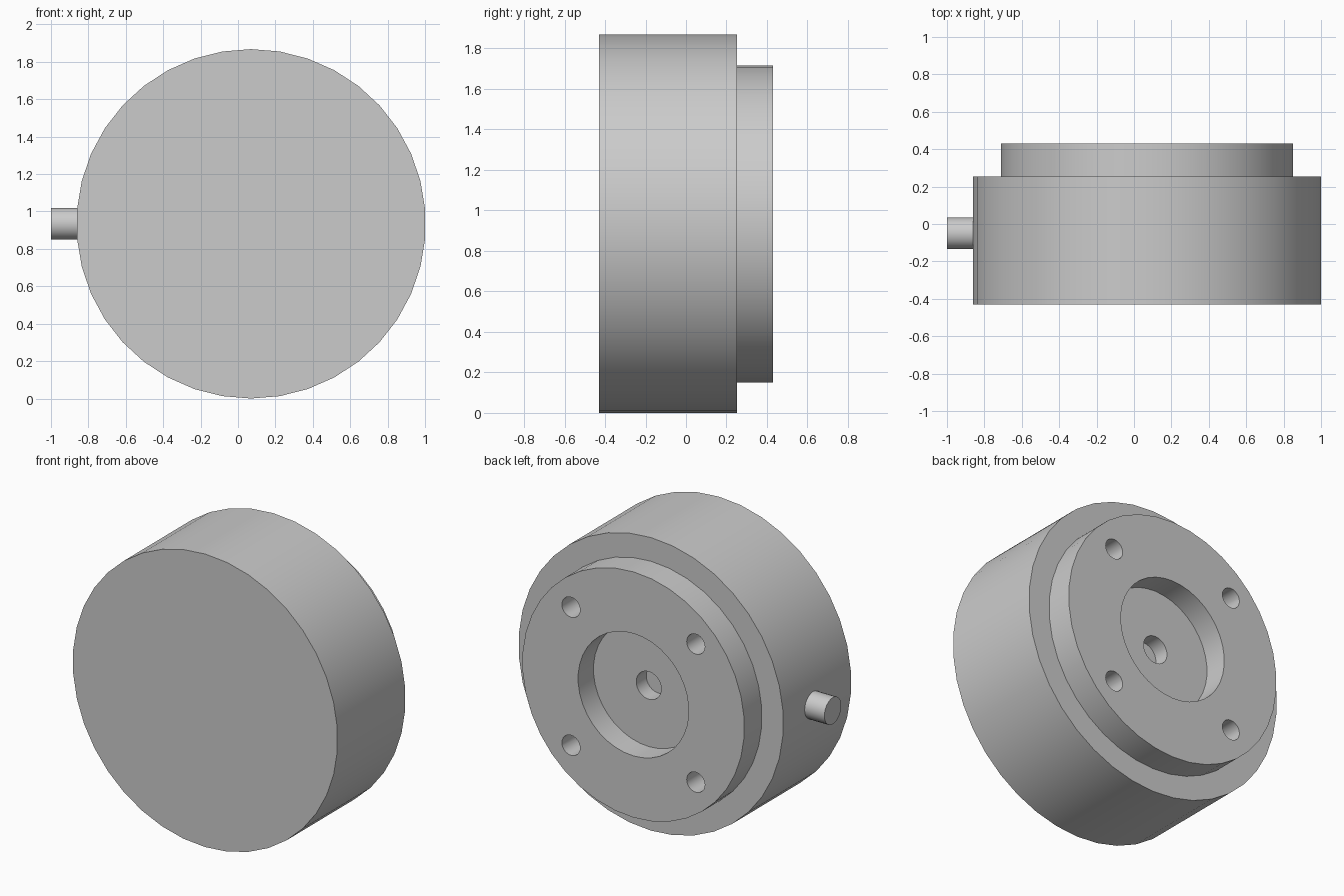
import bpy
import bmesh
from math import sin, cos, tau, radians
from mathutils import Matrix

default_cube = bpy.data.objects.get("Cube")
if default_cube:
    bpy.data.objects.remove(default_cube, do_unlink=True)

AXIS_X, AXIS_Z = 0.07, 0.934

grey = bpy.data.materials.new("light_grey")
grey.use_nodes = True
grey.diffuse_color = (0.6, 0.6, 0.6, 1)
grey.node_tree.nodes["Principled BSDF"].inputs["Base Color"].default_value = (0.6, 0.6, 0.6, 1)


def select_only(obj):
    bpy.ops.object.select_all(action="DESELECT")
    obj.select_set(True)
    bpy.context.view_layer.objects.active = obj


def turned(name, profile, sides, matrix):
    """Turn (radius, y) points about the y axis and close both ends."""
    bm = bmesh.new()
    rings = [[bm.verts.new((r * sin(tau * i / sides), y, r * cos(tau * i / sides)))
              for i in range(sides)] for r, y in profile]
    for a, b in zip(rings, rings[1:]):
        for i in range(sides):
            j = (i + 1) % sides
            bm.faces.new((a[i], a[j], b[j], b[i]))
    bm.faces.new(rings[0])
    bm.faces.new(rings[-1])
    bmesh.ops.recalc_face_normals(bm, faces=bm.faces)
    bm.transform(matrix)
    mesh = bpy.data.meshes.new(name)
    bm.to_mesh(mesh)
    bm.free()
    mesh.materials.append(grey)
    obj = bpy.data.objects.new(name, mesh)
    bpy.context.collection.objects.link(obj)
    return obj


def smooth(obj):
    select_only(obj)
    bpy.ops.object.shade_smooth_by_angle(angle=radians(30))


# Housing: drum, stepped flange, round recess and blind centre hole
housing = turned("housing", [
    (0.934, -0.43), (0.934, 0.253),
    (0.783, 0.253), (0.783, 0.43),
    (0.39, 0.43), (0.39, 0.275),
    (0.088, 0.275), (0.088, 0.175),
], 38, Matrix.Translation((AXIS_X, 0, AXIS_Z)))

# Four blind bolt holes in the flange
for sx in (-1, 1):
    for sz in (-1, 1):
        place = Matrix.Translation((AXIS_X + sx * 0.44, 0, AXIS_Z + sz * 0.44))
        cutter = turned("bolt_hole_cutter", [(0.064, 0.2), (0.064, 0.5)], 24, place)
        cutter.hide_render = True
        cut = housing.modifiers.new("bolt_hole", "BOOLEAN")
        cut.operation = "DIFFERENCE"
        cut.solver = "EXACT"
        cut.object = cutter
        select_only(housing)
        bpy.ops.object.modifier_apply(modifier=cut.name)
        bpy.data.objects.remove(cutter, do_unlink=True)
smooth(housing)

# Side stub, turned about y and then swung onto the x axis
stub = turned("side_stub", [(0.085, 0.8), (0.085, 1.0)], 24,
              Matrix.Translation((0, -0.05, AXIS_Z)) @ Matrix.Rotation(tau / 4, 4, "Z"))
smooth(stub)
